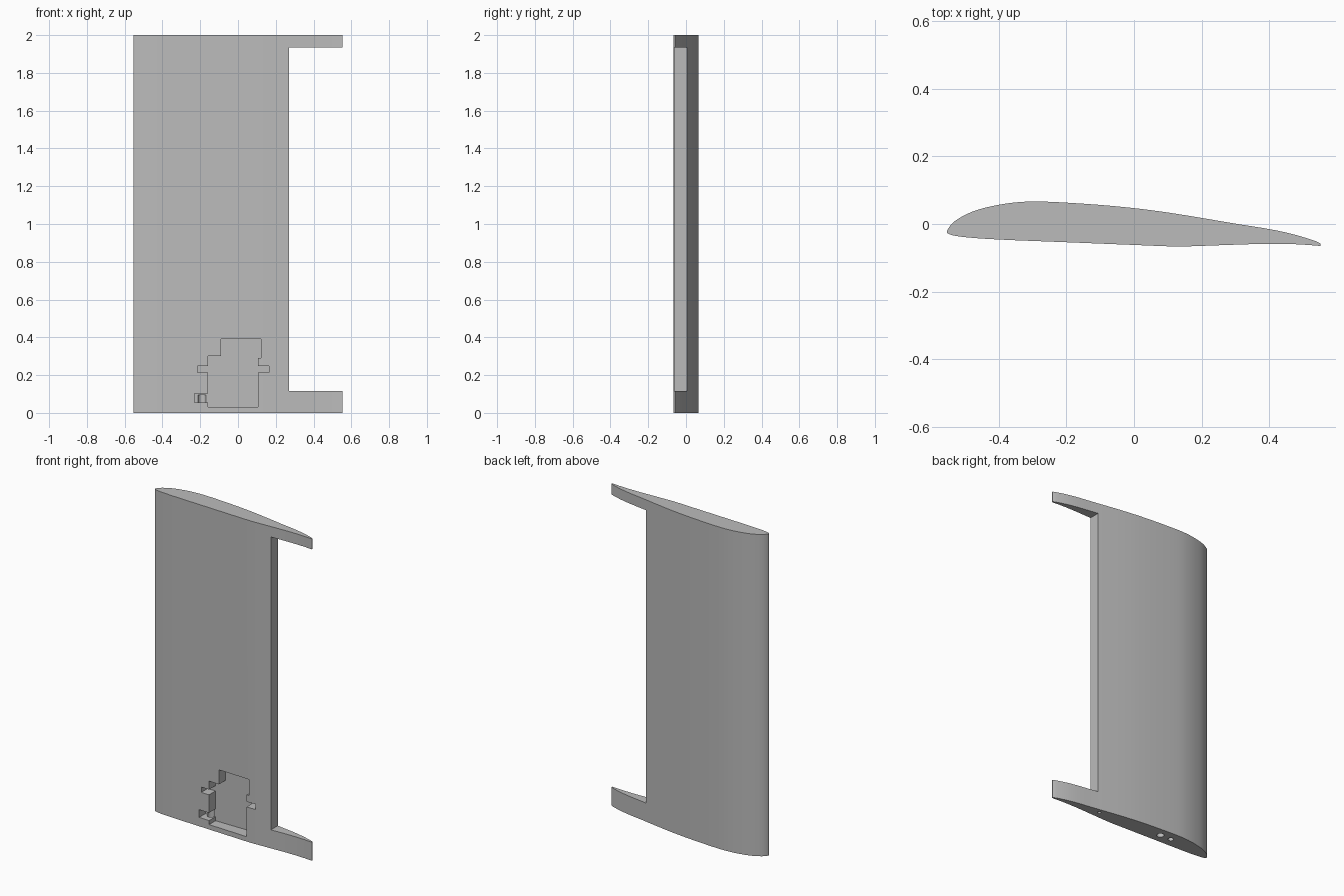
import bpy
import bmesh
import math
from mathutils import Vector

old = bpy.data.objects.get("Cube")
if old:
    bpy.data.objects.remove(old, do_unlink=True)

grey = bpy.data.materials.new("light_grey")
grey.use_nodes = True
grey.diffuse_color = (0.5, 0.5, 0.5, 1)
grey.node_tree.nodes["Principled BSDF"].inputs["Base Color"].default_value = (0.5, 0.5, 0.5, 1)


def prism(name, outline, start, offset):
    """Extrude a closed outline of 3D points along an offset."""
    bm = bmesh.new()
    base = bm.faces.new([bm.verts.new(Vector(p) + Vector(start)) for p in outline])
    ext = bmesh.ops.extrude_face_region(bm, geom=[base])
    moved = [g for g in ext["geom"] if isinstance(g, bmesh.types.BMVert)]
    bmesh.ops.translate(bm, verts=moved, vec=offset)
    bmesh.ops.recalc_face_normals(bm, faces=bm.faces)
    mesh = bpy.data.meshes.new(name)
    bm.to_mesh(mesh)
    bm.free()
    mesh.materials.append(grey)
    obj = bpy.data.objects.new(name, mesh)
    bpy.context.collection.objects.link(obj)
    return obj


def smooth_path(pts, steps):
    """Catmull-Rom curve through the points."""
    p = [Vector(q) for q in pts]
    p = [2 * p[0] - p[1]] + p + [2 * p[-1] - p[-2]]
    out = []
    for a, b, c, d in zip(p, p[1:], p[2:], p[3:]):
        for i in range(steps):
            t = i / steps
            out.append(0.5 * (2 * b + (c - a) * t + (2 * a - 5 * b + 4 * c - d) * t * t
                              + (3 * b - a - 3 * c + d) * t ** 3))
    return out + [p[-2]]


def cut(target, cutter):
    mod = target.modifiers.new("cut", "BOOLEAN")
    mod.operation = "DIFFERENCE"
    mod.solver = "EXACT"
    mod.object = cutter
    bpy.context.view_layer.objects.active = target
    bpy.ops.object.modifier_apply(modifier=mod.name)
    bpy.data.objects.remove(cutter, do_unlink=True)


# Aerofoil section, from the trailing edge over the nose and back underneath
section = [(0.553, -0.058), (0.53, -0.048), (0.47, -0.03), (0.4, -0.015), (0.3, 0.001),
           (0.2, 0.018), (0.1, 0.034), (0, 0.047), (-0.12, 0.058), (-0.27, 0.0665),
           (-0.35, 0.064), (-0.42, 0.053), (-0.48, 0.036), (-0.53, 0.009), (-0.553, -0.019),
           (-0.545, -0.031), (-0.5, -0.039), (-0.4, -0.046), (-0.2, -0.054), (0, -0.062),
           (0.13, -0.0665), (0.25, -0.063), (0.38, -0.059), (0.48, -0.06), (0.553, -0.065)]
wing = prism("wing_panel", [(p.x, p.y, 0) for p in smooth_path(section, 4)], (0, 0, 0), (0, 0, 2))

# Control surface bay in the trailing edge
bay = [(0.27, -0.2, 0.115), (0.7, -0.2, 0.115), (0.7, -0.2, 1.935), (0.27, -0.2, 1.935)]
cut(wing, prism("bay_cutter", bay, (0, 0, 0), (0, 0.4, 0)))

# Stepped pocket in the front skin
pocket = [(-0.16, 0.03), (0.105, 0.03), (0.105, 0.215), (0.165, 0.215), (0.165, 0.248),
          (0.105, 0.248), (0.105, 0.29), (0.122, 0.29), (0.122, 0.39), (-0.09, 0.39),
          (-0.09, 0.3), (-0.16, 0.3), (-0.16, 0.248), (-0.215, 0.248), (-0.215, 0.215),
          (-0.16, 0.215), (-0.16, 0.103), (-0.23, 0.103), (-0.23, 0.055), (-0.16, 0.055)]
cut(wing, prism("pocket_cutter", [(x, 0, z) for x, z in pocket], (0, -0.2, 0), (0, 0.208, 0)))

# Cable hole, spar hole and small pin hole in the root end
for x, y, radius, depth in [(-0.19, 0.005, 0.021, 0.095), (-0.265, 0.008, 0.016, 1.2),
                            (0.24, -0.02, 0.01, 0.08)]:
    ring = [(radius * math.cos(i * math.tau / 24), radius * math.sin(i * math.tau / 24), 0)
            for i in range(24)]
    cut(wing, prism("hole_cutter", ring, (x, y, -0.1), (0, 0, depth + 0.1)))

# Smooth skin with sharp cut edges
bpy.ops.object.select_all(action="DESELECT")
wing.select_set(True)
bpy.context.view_layer.objects.active = wing
bpy.ops.object.shade_smooth_by_angle(angle=math.radians(30))
